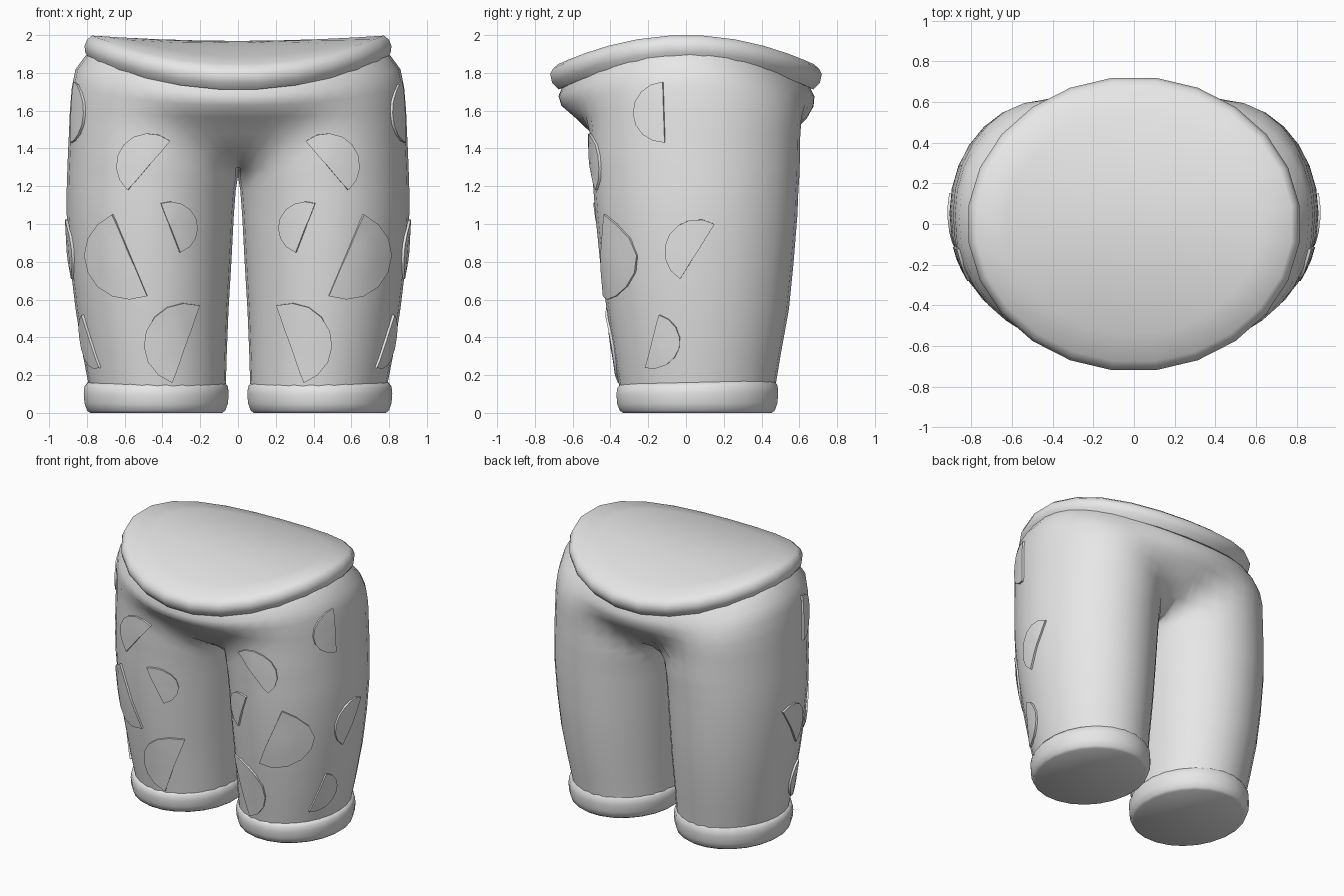
import bpy, bmesh, math
from mathutils import Vector
from mathutils.bvhtree import BVHTree

if "Cube" in bpy.data.objects:
    bpy.data.objects.remove(bpy.data.objects["Cube"])

grey = bpy.data.materials.new("light grey cloth")
grey.diffuse_color = (0.8, 0.8, 0.8, 1)
grey.use_nodes = True
grey.node_tree.nodes["Principled BSDF"].inputs["Base Color"].default_value = grey.diffuse_color


def finish(bm, name, angle=40):
    bmesh.ops.remove_doubles(bm, verts=bm.verts, dist=0.0004)
    bmesh.ops.recalc_face_normals(bm, faces=bm.faces)
    me = bpy.data.meshes.new(name)
    bm.to_mesh(me)
    bm.free()
    me.materials.append(grey)
    ob = bpy.data.objects.new(name, me)
    bpy.context.collection.objects.link(ob)
    bpy.ops.object.select_all(action='DESELECT')
    ob.select_set(True)
    bpy.context.view_layer.objects.active = ob
    bpy.ops.object.shade_smooth_by_angle(angle=math.radians(angle))
    return ob


def skin(bm, rows, closed):
    """Join successive rows of points with quads."""
    vs = [[bm.verts.new(p) for p in r] for r in rows]
    n = len(rows[0])
    for a, b in zip(vs, vs[1:]):
        for i in range(n if closed else n - 1):
            j = (i + 1) % n
            bm.faces.new((a[i], a[j], b[j], b[i]))
    return vs


def smax(a, b, k):
    return (a + b + math.sqrt((a - b) ** 2 + k * k)) / 2


# Trouser body sections: z, inner x, outer x, leg front, leg back, belly, seat
SECTIONS = [
    (0.12, 0.065, 0.785, 0.35, 0.47, 0, 0),
    (0.30, 0.06, 0.82, 0.38, 0.50, 0, 0),
    (0.55, 0.05, 0.86, 0.42, 0.545, 0, 0),
    (0.80, 0.035, 0.89, 0.455, 0.57, 0, 0),
    (1.05, 0.022, 0.907, 0.48, 0.59, 0, 0),
    (1.18, 0.012, 0.907, 0.49, 0.595, 0, 0),
    (1.25, 0.0, 0.905, 0.495, 0.60, 0, 0),
    (1.30, 0.0, 0.903, 0.498, 0.60, 0.27, 0.32),
    (1.38, 0.0, 0.90, 0.50, 0.60, 0.40, 0.46),
    (1.48, 0.0, 0.895, 0.50, 0.60, 0.50, 0.56),
    (1.60, 0.0, 0.89, 0.50, 0.60, 0.59, 0.64),
    (1.72, 0.0, 0.88, 0.49, 0.58, 0.66, 0.675),
    (1.82, 0.0, 0.86, 0.46, 0.53, 0.675, 0.68),
    (1.90, 0.0, 0.80, 0.40, 0.45, 0.65, 0.65),
]
N = 14


def section(z, xin, xout, lf, lb, belly, seat):
    mid, hw, cy = (xin + xout) / 2, (xout - xin) / 2, (lb - lf) / 2
    half = (lf + lb) / 2

    def depth(i, leg_c, torso):
        a = math.pi * i / N
        x = mid - hw * math.cos(a)
        y = leg_c + half * math.sin(a)
        if torso:
            t = torso * math.sqrt(max(0, 1 - (x / xout) ** 2))
            if i == 0:
                y = max(y, t)
            elif i < N:
                y = smax(y, t, 0.05 * math.sin(a))
        return x, y
    pts = []
    for i in range(N + 1):
        x, y = depth(i, -cy, belly)
        pts.append((x, -y if i < N else cy))
    for i in range(N - 1, -1, -1):
        pts.append(depth(i, cy, seat))
    # waistline dips towards the front and back
    s = max(0, (z - 1.5) / 0.4) * 0.18
    return [(x, y, z - s * (y / 0.68) ** 2) for x, y in pts]


rows = [section(*s) for s in SECTIONS]
bm = bmesh.new()
for m in (1, -1):
    skin(bm, [[(m * x, y, z) for x, y, z in r] for r in rows], False)
bmesh.ops.dissolve_degenerate(bm, edges=bm.edges, dist=0.0002)
body = finish(bm, "trouser_legs", 60)

# Waistband with a saddle-shaped filled top
bm = bmesh.new()
RIM = [(0.77, 0.65, 1.89, 0.17), (0.795, 0.68, 1.875, 0.165), (0.815, 0.715, 1.91, 0.165),
       (0.82, 0.725, 1.945, 0.155), (0.805, 0.71, 1.98, 0.16), (0.78, 0.68, 2.0, 0.155)]
S = 24
ang = [2 * math.pi * (i + 0.5) / S for i in range(S)]
rings = []
for rx, ry, z, drop in RIM:
    rings.append([(rx * math.cos(a), ry * math.sin(a), z - drop * math.sin(a) ** 2) for a in ang])
for f in (0.8, 0.55, 0.3, 0.1):
    rings.append([(0.78 * f * math.cos(a), 0.68 * f * math.sin(a),
                   1.97 + f * f * (0.03 * math.cos(a) ** 2 - 0.125 * math.sin(a) ** 2)) for a in ang])
vs = skin(bm, rings, True)
bm.faces.new(vs[-1])
finish(bm, "waistband", 50)

# Rolled ankle cuffs
CUFF = [(0.0, 0.035), (0.012, 0.018), (0.05, 0.004), (0.10, 0.0), (0.135, 0.004), (0.158, 0.022), (0.16, 0.05)]
for m, side in ((1, "right"), (-1, "left")):
    bm = bmesh.new()
    rings = []
    for z, inset in CUFF:
        ring = []
        for a in ang:
            y = 0.06 + (0.432 - inset) * math.sin(a)
            ring.append((m * (0.433 + (0.387 - inset) * math.cos(a)), y, z * (1 + 0.15 * (y + 0.1))))
        rings.append(ring)
    vs = skin(bm, rings, True)
    bm.faces.new(vs[0])
    bm.faces.new(vs[-1])
    finish(bm, "cuff_" + side, 50)

# Half-disc patches: chord ends and bulge side, laid on the cloth
tree = BVHTree.FromObject(body, bpy.context.evaluated_depsgraph_get())
FRONT = [((0.36, 1.44), (0.58, 1.18), 1), ((0.41, 1.11), (0.31, 0.85), -1),
         ((0.66, 1.05), (0.48, 0.62), 1), ((0.21, 0.57), (0.35, 0.16), 1)]
SIDE = [((-0.12, 1.75), (-0.11, 1.43), -1), ((0.15, 1.0), (-0.03, 0.71), -1),
        ((-0.14, 0.52), (-0.21, 0.24), 1)]


def patch(name, c0, c1, bulge, front, m):
    a, b = Vector(c0), Vector(c1)
    mid, u = (a + b) / 2, (a - b) / 2
    v = Vector((-u.y, u.x)) * (-bulge)
    if v.x * bulge < 0:
        v = -v
    K = 8

    def lay(f, i, off):
        t = math.pi * i / K
        p = mid + (u * math.cos(t) + v * math.sin(t)) * f
        if front:
            o, d = Vector((p.x, -2, p.y)), Vector((0, 1, 0))
        else:
            o, d = Vector((2, p.x, p.y)), Vector((-1, 0, 0))
        hit, nrm, _, _ = tree.ray_cast(o, d)
        if hit is None:
            hit, nrm, _, _ = tree.find_nearest(Vector((p.x, -0.3, p.y)))
        if nrm.dot(d) > 0:
            nrm = -nrm
        q = hit + nrm * off
        return (q.x * m, q.y, q.z)
    bm = bmesh.new()
    rows = [[lay(f, i, 0.014) for i in range(K + 1)] for f in (0.0, 0.35, 0.7, 1.0)]
    skin(bm, rows, False)
    bmesh.ops.remove_doubles(bm, verts=bm.verts, dist=0.0004)
    # thin walls down into the cloth
    rim = [(1.0, i) for i in range(K + 1)] + [(0.7, K), (0.35, K), (0.0, 0), (0.35, 0), (0.7, 0)]
    skin(bm, [[lay(f, i, 0.014) for f, i in rim], [lay(f, i, -0.01) for f, i in rim]], True)
    finish(bm, name, 35)


for m, side in ((1, "right"), (-1, "left")):
    for k, (c0, c1, s) in enumerate(FRONT):
        patch(f"front_patch_{side}_{k + 1}", c0, c1, s, True, m)
    for k, (c0, c1, s) in enumerate(SIDE):
        patch(f"side_patch_{side}_{k + 1}", c0, c1, s, False, m)
